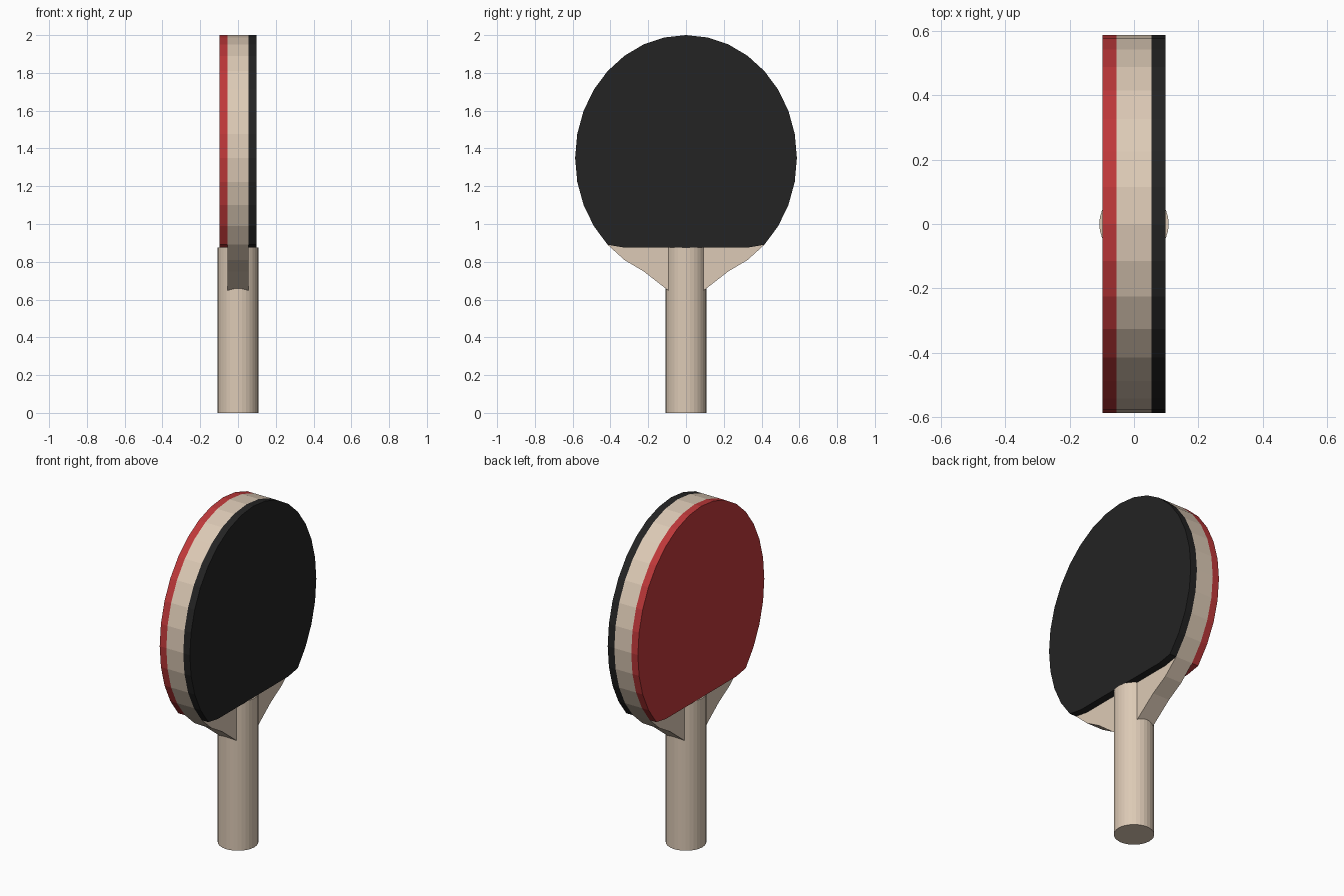
import bpy, bmesh, math

if "Cube" in bpy.data.objects:
    bpy.data.objects.remove(bpy.data.objects["Cube"])

SEG = 32
RY, RZ, CZ = 0.587, 0.65, 1.35   # blade ellipse
FACE_BOTTOM = 0.875              # lower edge of the rubber and top of the handle


def material(name, rgb):
    m = bpy.data.materials.new(name)
    m.diffuse_color = (*rgb, 1)
    m.use_nodes = True
    m.node_tree.nodes["Principled BSDF"].inputs["Base Color"].default_value = m.diffuse_color
    return m


def finish(name, bm, mat):
    bmesh.ops.recalc_face_normals(bm, faces=bm.faces)
    me = bpy.data.meshes.new(name)
    bm.to_mesh(me)
    bm.free()
    me.materials.append(mat)
    ob = bpy.data.objects.new(name, me)
    bpy.context.collection.objects.link(ob)
    return ob


def slab(name, outline, x0, x1, mat):
    """Extrude a (y, z) outline along x."""
    bm = bmesh.new()
    face = bm.faces.new([bm.verts.new((x0, y, z)) for y, z in outline])
    ext = bmesh.ops.extrude_face_region(bm, geom=[face])
    verts = [g for g in ext["geom"] if isinstance(g, bmesh.types.BMVert)]
    bmesh.ops.translate(bm, verts=verts, vec=(x1 - x0, 0, 0))
    return finish(name, bm, mat)


def mirrored(half):
    """Close a top-to-bottom half outline by mirroring it across y = 0."""
    return half + [(-y, z) for y, z in reversed(half) if y > 1e-5]


def arc(last):
    return [(RY * math.sin(k * 2 * math.pi / SEG), CZ + RZ * math.cos(k * 2 * math.pi / SEG))
            for k in range(last + 1)]


wood = material("pale wood", (0.72, 0.59, 0.465))
red = material("red rubber", (0.52, 0.04, 0.042))
black = material("black rubber", (0.017, 0.017, 0.017))

# wooden blade, tapering into the handle
slab("blade", mirrored(arc(14) + [(0.09, 0.645)]), -0.055, 0.055, wood)

# rubber sheets on both sides
sheet = mirrored(arc(12) + [(0.325, FACE_BOTTOM)])
slab("red_rubber_sheet", sheet, -0.098, -0.055, red)
slab("black_rubber_sheet", sheet, 0.055, 0.098, black)

# round handle
bm = bmesh.new()
bmesh.ops.create_cone(bm, cap_ends=True, segments=SEG, radius1=0.108, radius2=0.108,
                      depth=FACE_BOTTOM)
bmesh.ops.translate(bm, verts=bm.verts, vec=(0, 0, FACE_BOTTOM / 2))
finish("handle", bm, wood)
